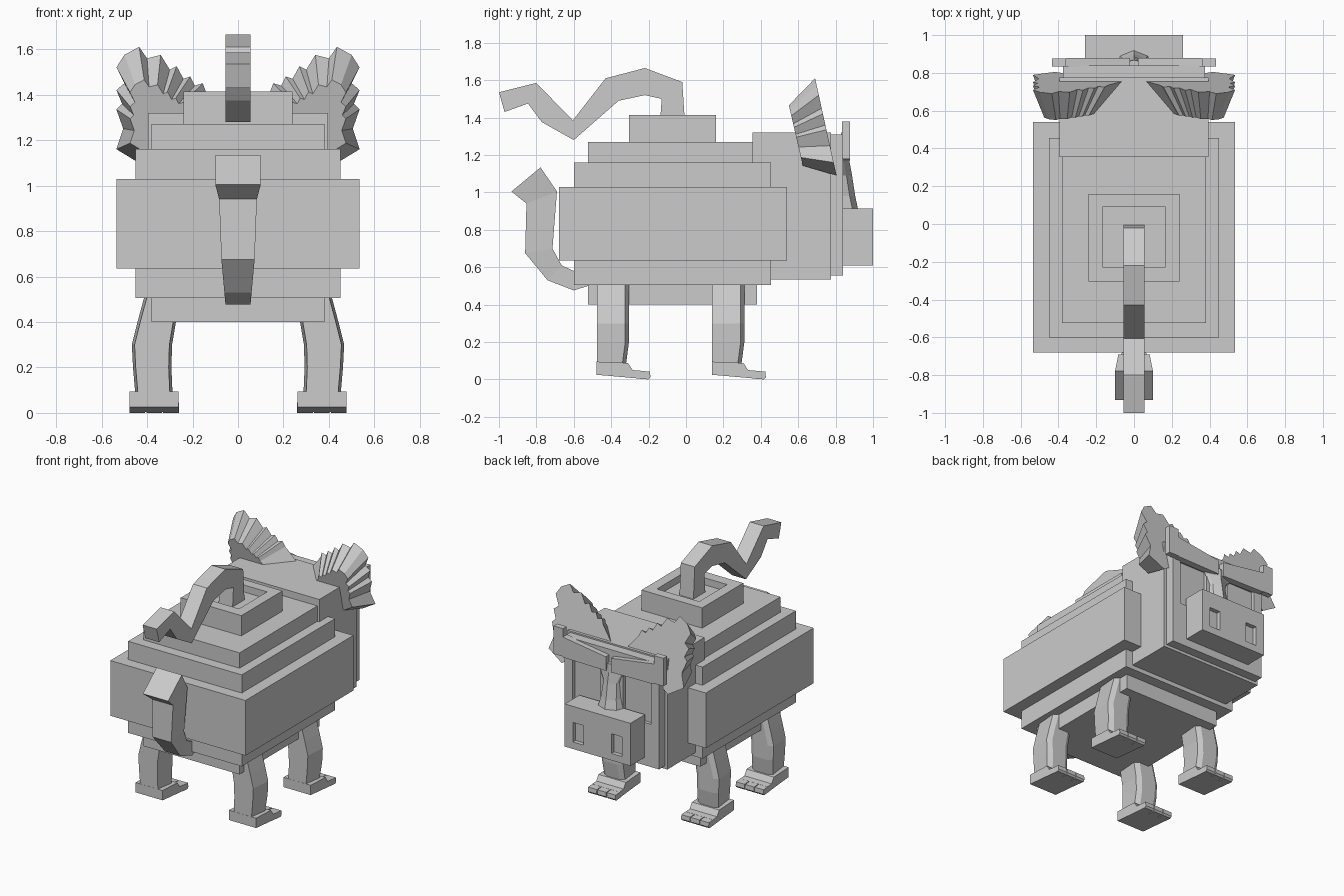
import bpy, bmesh
from mathutils import Vector

cube = bpy.data.objects.get("Cube")
if cube:
    bpy.data.objects.remove(cube, do_unlink=True)

grey = bpy.data.materials.new("plain grey")
grey.use_nodes = True
GREY = (0.6, 0.6, 0.6, 1)
grey.diffuse_color = GREY
grey.node_tree.nodes["Principled BSDF"].inputs["Base Color"].default_value = GREY


def finish(name, bm):
    bmesh.ops.recalc_face_normals(bm, faces=bm.faces)
    mesh = bpy.data.meshes.new(name)
    bm.to_mesh(mesh)
    bm.free()
    mesh.materials.append(grey)
    obj = bpy.data.objects.new(name, mesh)
    bpy.context.collection.objects.link(obj)
    return obj


def loft(name, rings, side=1):
    """Skin a list of equal-length closed rings and cap the ends."""
    bm = bmesh.new()
    loops = [[bm.verts.new((x * side, y, z)) for x, y, z in ring] for ring in rings]
    n = len(loops[0])
    for a, b in zip(loops, loops[1:]):
        for i in range(n):
            j = (i + 1) % n
            bm.faces.new((a[i], a[j], b[j], b[i]))
    bm.faces.new(loops[0])
    bm.faces.new(loops[-1])
    return finish(name, bm)


def box(name, xs, ys, zs, side=1):
    (x0, x1), (y0, y1) = xs, ys
    return loft(name, [[(x0, y0, z), (x1, y0, z), (x1, y1, z), (x0, y1, z)] for z in zs], side)


def extrude_x(name, profile, x0, x1, side=1):
    return loft(name, [[(x, y, z) for y, z in profile] for x in (x0, x1)], side)


def extrude_y(name, profile, y0, y1, side=1):
    return loft(name, [[(x, y, z) for x, z in profile] for y in (y0, y1)], side)


def carve(obj, cutter):
    """Cut a pocket out of a part, then drop the cutter."""
    cutter.hide_render = True
    mod = obj.modifiers.new("pocket", 'BOOLEAN')
    mod.operation = 'DIFFERENCE'
    mod.solver = 'EXACT'
    mod.object = cutter
    bpy.context.view_layer.objects.active = obj
    bpy.ops.object.modifier_apply(modifier=mod.name)
    bpy.data.objects.remove(cutter, do_unlink=True)


# Stepped body
box("body_core", (-.38, .38), (-.525, .38), (.40, 1.27))
box("body_middle", (-.45, .45), (-.60, .455), (.505, 1.16))
box("body_shell", (-.535, .535), (-.68, .54), (.635, 1.03))

# Back hump with a sunken top
hump = box("back_hump", (-.24, .24), (-.305, .16), (1.26, 1.415))
carve(hump, box("hump_cutter", (-.167, .167), (-.227, .09), (1.365, 1.5)))

# Zigzag spout: upper and lower edge points paired along its length
upper = [(-.005, 1.36), (-.02, 1.59), (-.22, 1.665), (-.43, 1.61), (-.605, 1.385), (-.80, 1.585), (-1, 1.535)]
lower = [(-.14, 1.36), (-.13, 1.50), (-.22, 1.52), (-.36, 1.49), (-.6, 1.28), (-.77, 1.375), (-.97, 1.43)]
lower.insert(6, (-.845, 1.475))
upper.insert(6, (-.81, 1.583))


def ribbon(name, outer, inner, widths):
    loft(name, [[(-w, *a), (w, *a), (w, *b), (-w, *b)] for a, b, w in zip(outer, inner, widths)])


ribbon("back_spout", upper, lower, [.055] * len(upper))

# Curled tail widening to the tip
ribbon("tail",
       [(-.5, .507), (-.6, .476), (-.74, .53), (-.86, .675), (-.853, .94), (-.933, 1.005)],
       [(-.5, .57), (-.596, .578), (-.665, .61), (-.714, .70), (-.69, 1.005), (-.778, 1.134)],
       [.055, .055, .06, .073, .083, .1])

# Head and face
box("head", (-.395, .395), (.355, .775), (.535, 1.32))
face = box("face", (-.375, .375), (.77, .84), (.555, 1.31))
snout = box("snout", (-.26, .26), (.835, 1.0), (.61, .915))
for side in (1, -1):
    carve(face, box("eye_cutter", (.09, .31), (.815, .9), (.86, 1.18), side))
    carve(snout, box("nostril_cutter", (.11, .195), (.97, 1.1), (.66, .80), side))

# Nose bridge with a central ridge, flaring at both ends
bridge = [(.9, .095, .922), (.98, .075, .905), (1.09, .065, .888), (1.16, .10, .875), (1.22, .15, .868)]
loft("nose_bridge", [[(-w, .835, z), (-w * .8, y - .03, z), (0, y, z), (w * .8, y - .03, z), (w, .835, z)]
                     for z, w, y in bridge])

# Ear outline, as (x, z) points around the fan
fan = [(.05, 1.30), (.14, 1.41), (.155, 1.45), (.19, 1.44), (.21, 1.48), (.24, 1.47), (.27, 1.525),
       (.30, 1.51), (.34, 1.575), (.40, 1.56), (.435, 1.61), (.50, 1.575), (.535, 1.52), (.50, 1.45),
       (.535, 1.42), (.51, 1.36), (.535, 1.335), (.505, 1.25), (.535, 1.16), (.42, 1.09), (.25, 1.2)]
hub = Vector((.377, 1.23))
fan_back = [hub + (Vector(p) - hub) * .62 for p in fan]

for side, label in ((1, "left"), (-1, "right")):
    # Brow and its outer block
    extrude_y(label + "_brow", [(.02, 1.17), (.36, 1.175), (.36, 1.32), (.02, 1.27)], .83, .878, side)
    box(label + "_brow_end", (.36, .435), (.835, .877), (1.18, 1.38), side)

    # Leaning serrated ear, tapering backwards
    loft(label + "_ear", [[(x, .805 - .221 * (z - 1.09), z) for x, z in fan],
                          [(x, .625 - .23 * (z - 1.14), z) for x, z in fan_back]], side)

    for shift, end in ((0, "rear"), (.617, "front")):
        name = f"{label}_{end}_"
        # Bowed leg: six-sided section, widest near the toe side
        rings = []
        for z, x0, x1 in ((.53, .255, .395), (.4, .285, .43), (.3, .302, .455), (.2, .305, .45), (.085, .30, .44)):
            front = -.305 if z > .15 else -.32
            section = [(x0, -.477), (x1, -.477), (x1 + .012, front - .02), (x1 - .02, front),
                       (x0 + .02, front), (x0 - .012, front - .02)]
            rings.append([(x, y + shift, z) for x, y in section])
        loft(name + "leg", rings, side)

        # Foot with a raised heel and three toes
        heel = [(-.478, .025), (-.24, .004), (-.24, .046), (-.285, .05), (-.31, .088), (-.478, .095)]
        extrude_x(name + "foot", [(y + shift, z) for y, z in heel], .262, .478, side)
        toe = [(-.25, .004), (-.2, 0), (-.19, .012), (-.193, .042), (-.25, .046)]
        for i in range(3):
            x = .260 + i * .0745
            extrude_x(f"{name}toe_{i + 1}", [(y + shift, z) for y, z in toe], x, x + .069, side)
